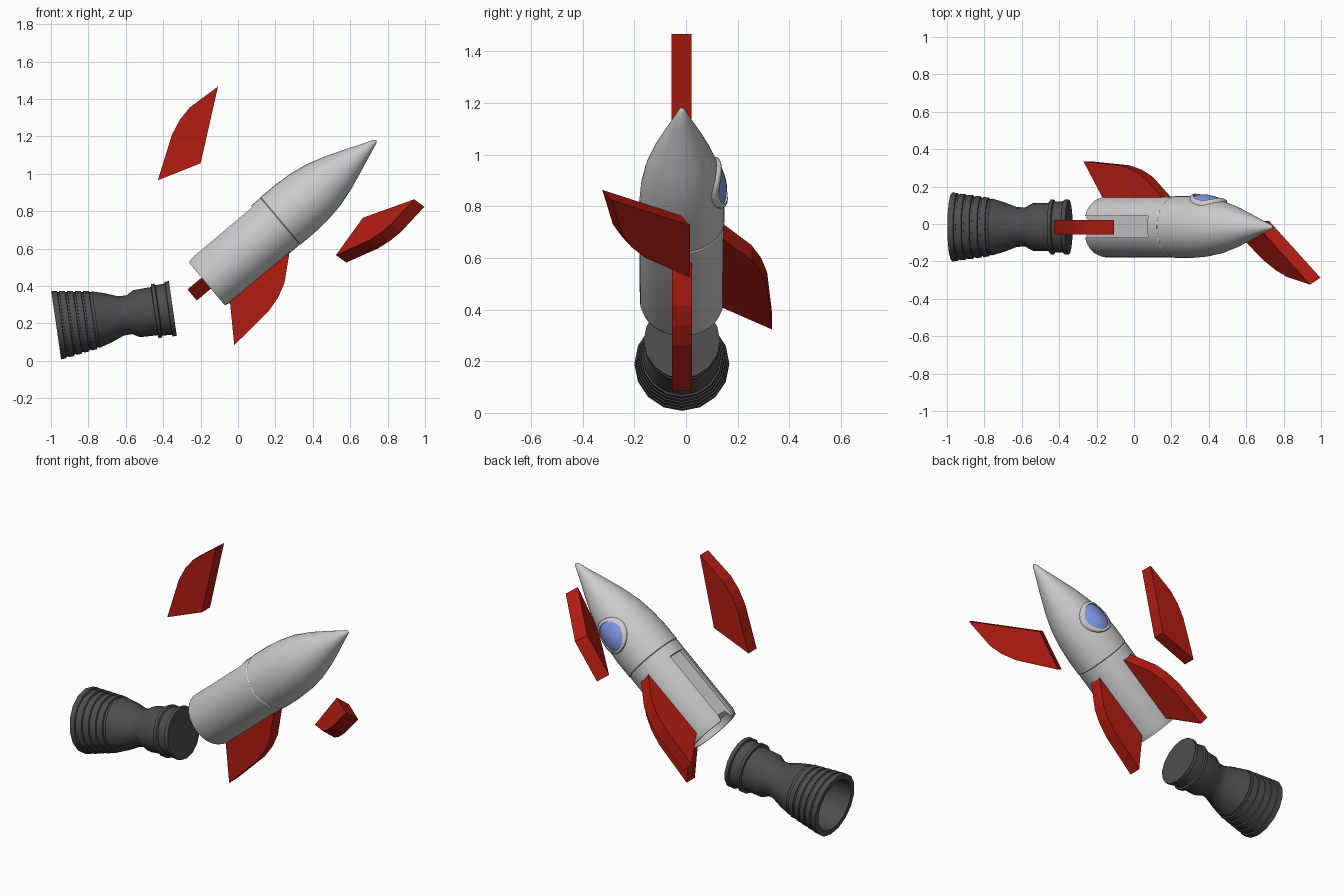
import bpy, bmesh, math
from mathutils import Matrix, Vector

if "Cube" in bpy.data.objects:
    bpy.data.objects.remove(bpy.data.objects["Cube"])


def material(name, rgb):
    m = bpy.data.materials.new(name)
    m.diffuse_color = (*rgb, 1)
    m.use_nodes = True
    m.node_tree.nodes["Principled BSDF"].inputs["Base Color"].default_value = m.diffuse_color
    return m


RED = material("red", (0.45, 0.012, 0.006))
DARK = material("dark_grey", (0.075, 0.075, 0.075))
BLUE = material("blue", (0.22, 0.32, 0.8))


def frame(origin, u, v):
    """Matrix with local x along u, y along v, z along their normal."""
    u = Vector(u).normalized()
    n = u.cross(Vector(v)).normalized()
    m = Matrix((u, n.cross(u), n)).transposed().to_4x4()
    m.translation = origin
    return m


def finish(name, bm, matrix, mat=None, smooth=None):
    bmesh.ops.remove_doubles(bm, verts=bm.verts[:], dist=1e-5)
    bmesh.ops.recalc_face_normals(bm, faces=bm.faces[:])
    me = bpy.data.meshes.new(name)
    bm.to_mesh(me)
    bm.free()
    ob = bpy.data.objects.new(name, me)
    bpy.context.collection.objects.link(ob)
    ob.matrix_world = matrix
    if mat:
        me.materials.append(mat)
    if smooth:
        shade(ob, smooth)
    return ob


def activate(ob):
    bpy.ops.object.select_all(action='DESELECT')
    ob.select_set(True)
    bpy.context.view_layer.objects.active = ob


def shade(ob, angle):
    activate(ob)
    bpy.ops.object.shade_smooth_by_angle(angle=math.radians(angle))


def lathe(profile, sides):
    """Revolve (position, radius) points around local x."""
    bm = bmesh.new()
    vs = [bm.verts.new((t, 0, r)) for t, r in profile]
    es = [bm.edges.new(p) for p in zip(vs, vs[1:])]
    bmesh.ops.spin(bm, geom=vs + es, cent=(0, 0, 0), axis=(1, 0, 0),
                   angle=math.tau, steps=sides)
    return bm


# Rocket body, lying along a 40 degree axis
A = math.radians(40)
BODY = frame((-0.17, -0.016, 0.415), (math.cos(A), 0, math.sin(A)), (0, 1, 0))
nose = [(0.52, 0.166), (0.62, 0.166), (0.72, 0.159), (0.82, 0.142), (0.92, 0.112),
        (1.02, 0.074), (1.12, 0.034), (1.18, 0.011), (1.19, 0)]
hull = [(0.04, 0), (0.04, 0.135), (0, 0.14), (0, 0.154), (0.03, 0.163),
        (0.51, 0.164), (0.515, 0.161)] + nose
body = finish("body", lathe(hull, 32), BODY)

# Empty fin slot along the top of the body
bm = bmesh.new()
bmesh.ops.create_cube(bm, size=1, matrix=Matrix.Translation((0.19, 0, 0.192))
                      @ Matrix.Diagonal((0.52, 0.115, 0.12, 1)))
cutter = finish("slot_cutter", bm, BODY)
cutter.hide_render = True
mod = body.modifiers.new("slot", 'BOOLEAN')
mod.object = cutter
mod.operation = 'DIFFERENCE'
mod.solver = 'EXACT'
activate(body)
bpy.ops.object.modifier_apply(modifier=mod.name)
bpy.data.objects.remove(cutter)
shade(body, 30)


# Round window following the hull on the +y side
def hull_y(s, p):
    for (s0, r0), (s1, r1) in zip(nose, nose[1:]):
        if s <= s1:
            r = r0 + (r1 - r0) * (s - s0) / (s1 - s0)
            return math.sqrt(max(r * r - p * p, 0))


def window(name, rings, mat):
    bm = bmesh.new()
    n = 24
    rows = []
    for radius, lift in rings:
        row = []
        for i in range(n):
            a = math.tau * i / n
            s, p = 0.742 + radius * math.cos(a), radius * math.sin(a)
            row.append(bm.verts.new((s, hull_y(s, p) + lift, p)))
        rows.append(row)
    for a, b in zip(rows, rows[1:]):
        for i in range(n):
            j = (i + 1) % n
            bm.faces.new((a[i], a[j], b[j], b[i]))
    return finish(name, bm, BODY, mat, 40)


window("window_frame", [(0.1, -0.01), (0.1, 0.01), (0.096, 0.014),
                        (0.082, 0.014), (0.08, -0.005)], None)
window("window_glass", [(0.082, 0.006), (0.06, 0.012), (0.03, 0.015), (0.0001, 0.016)], BLUE)

# Fins: root edge along local x, span along local y
fin_outline = [(0, 0), (0.421, 0), (0.279, 0.122), (0.204, 0.159),
               (0.116, 0.183), (-0.139, 0.203)]


def fin(name, matrix):
    bm = bmesh.new()
    h = 0.0385
    f = bm.faces.new([bm.verts.new((x, y, -h)) for x, y in fin_outline])
    new = bmesh.ops.extrude_face_region(bm, geom=[f])["geom"]
    bmesh.ops.translate(bm, vec=(0, 0, 2 * h),
                        verts=[v for v in new if isinstance(v, bmesh.types.BMVert)])
    finish(name, bm, matrix, RED)


fin("fin_side", BODY @ frame((0.041, 0.147, 0), (1, 0, 0), (0, 1, 0)))
fin("fin_bottom", BODY @ frame((0.041, 0, -0.147), (1, 0, 0), (0, 0, -1)))
fin("fin_loose_top", frame((-0.2, -0.017, 1.056), (0.221, 0, 0.975), (-0.975, 0, 0.221)))
fin("fin_loose_front", frame((0.695, -0.002, 0.745), (0.651, -0.721, 0.234),
                             (-0.235, -0.496, -0.779)))

# Detached engine: hollow ribbed bell, waist, neck and flanges
engine = [(0.26, 0), (0.26, 0.09), (0.1, 0.14), (0, 0.152)]
for i in range(5):
    t, r = 0.042 * i, 0.184 - 0.006 * i
    engine += [(t, r), (t + 0.03, r - 0.002), (t + 0.032, r - 0.01), (t + 0.041, r - 0.011)]
engine += [(0.215, 0.152), (0.28, 0.133), (0.35, 0.106), (0.395, 0.105), (0.435, 0.127),
           (0.53, 0.13), (0.532, 0.146), (0.55, 0.146), (0.555, 0.136), (0.605, 0.138),
           (0.608, 0.148), (0.63, 0.148), (0.63, 0)]
B = math.radians(8.2)
finish("engine", lathe(engine, 16),
       frame((-0.972, -0.016, 0.19), (math.cos(B), 0, math.sin(B)), (0, 1, 0)), DARK, 30)
